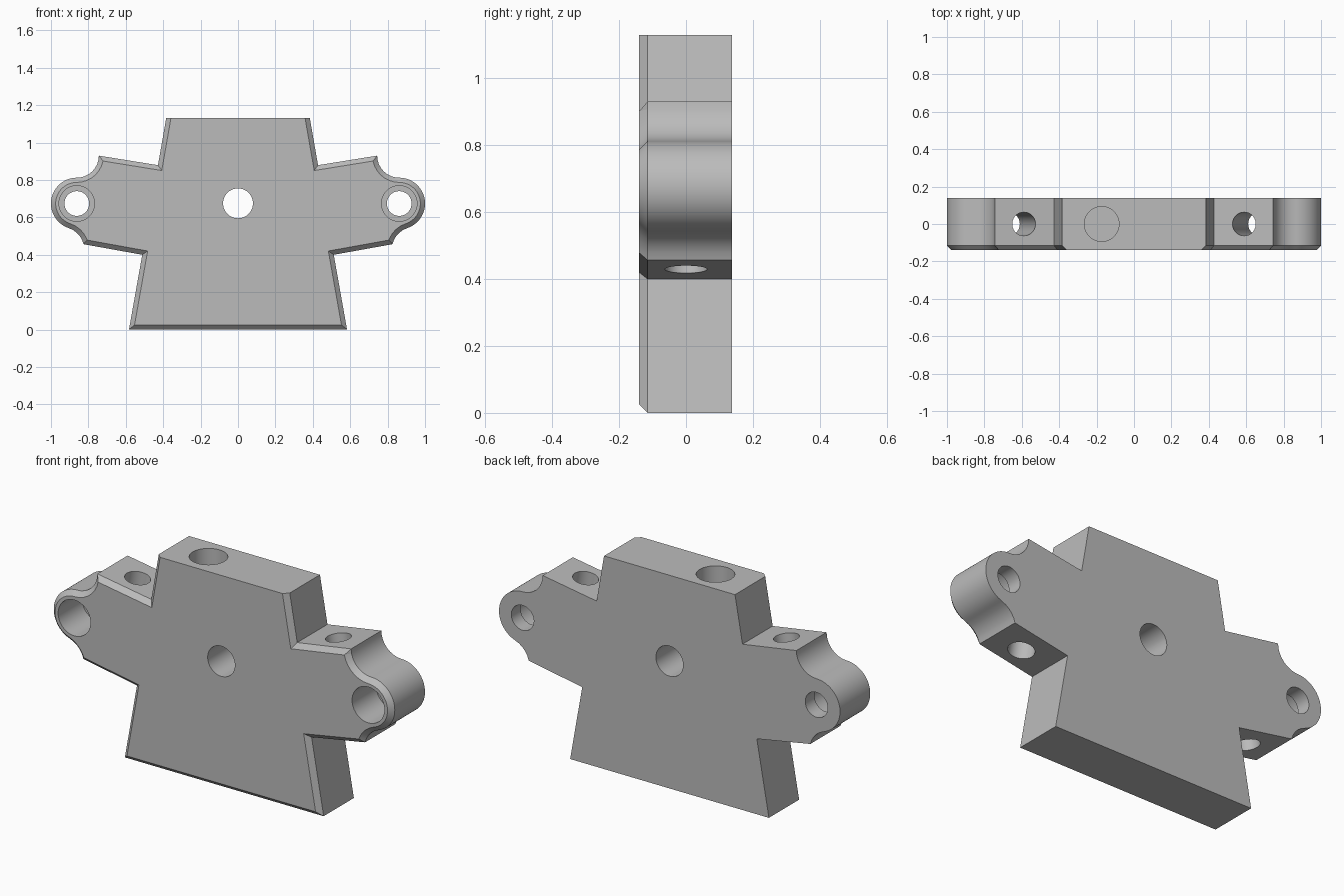
import bpy
import bmesh
from math import cos, sin, radians
from mathutils import Vector, Matrix

if "Cube" in bpy.data.objects:
    bpy.data.objects.remove(bpy.data.objects["Cube"], do_unlink=True)

BACK, FRONT, CHAMFER = 0.138, -0.14, 0.025
TILT = radians(10)
EAR = Vector((0.862, 0.674))
EAR_R = 0.138

grey = bpy.data.materials.new("plain grey")
grey.use_nodes = True
colour = (0.5, 0.5, 0.5, 1)
grey.diffuse_color = colour
grey.node_tree.nodes["Principled BSDF"].inputs["Base Color"].default_value = colour


def arc(centre, radius, start, end, steps):
    angles = [radians(start + (end - start) * i / steps) for i in range(steps + 1)]
    return [centre + radius * Vector((cos(a), sin(a))) for a in angles]


def inset(points, amount):
    """Move each edge inwards, keeping the flat top edge where it is."""
    count = len(points)
    top = max(p.y for p in points)
    lines = []
    for i, p in enumerate(points):
        q = points[(i + 1) % count]
        along = (q - p).normalized()
        normal = Vector((-along.y, along.x))
        on_top = min(p.y, q.y) > top - 0.001
        lines.append((normal, 0 if on_top else amount))
    result = []
    for i, p in enumerate(points):
        (n1, d1), (n2, d2) = lines[i - 1], lines[i]
        det = n1.x * n2.y - n1.y * n2.x
        if abs(det) < 0.0001:
            result.append(p + n1 * d1)
        else:
            result.append(p + Vector((d1 * n2.y - d2 * n1.y, d2 * n1.x - d1 * n2.x)) / det)
    return result


# Half outline, from the foot up: leg, tilted wing, rounded ear, neck
half = [Vector((0.583, 0)), Vector((0.512, 0.4))]
half += arc(Vector((0.941, 0.43)), 0.118, 167, 108, 5)
half += arc(EAR, EAR_R, -72, 90, 36)[1:]
half += arc(Vector((0.862, 0.93)), 0.118, 270, 180, 8)[1:]
half += [Vector((0.428, 0.879)), Vector((0.384, 1.13))]
outline = half + [Vector((-p.x, p.y)) for p in reversed(half)]

# Plate with a chamfered front edge
bm = bmesh.new()
layers = [(inset(outline, CHAMFER), FRONT), (outline, FRONT + CHAMFER), (outline, BACK)]
rings = [[bm.verts.new((p.x, y, p.y)) for p in pts] for pts, y in layers]
bm.faces.new(rings[0])
bm.faces.new(rings[-1][::-1])
for a, b in zip(rings, rings[1:]):
    for i in range(len(a)):
        j = (i + 1) % len(a)
        bm.faces.new((a[i], b[i], b[j], a[j]))
bmesh.ops.recalc_face_normals(bm, faces=bm.faces)
mesh = bpy.data.meshes.new("mounting_plate")
bm.to_mesh(mesh)
bm.free()
plate = bpy.data.objects.new("mounting_plate", mesh)
bpy.context.collection.objects.link(plate)
mesh.materials.append(grey)


def drill(centre, direction, radius, length):
    """Cut a round hole, centred on the given point, out of the plate."""
    turn = Vector(direction).to_track_quat("Z", "Y").to_matrix().to_4x4()
    cut = bmesh.new()
    bmesh.ops.create_cone(cut, cap_ends=True, segments=48, radius1=radius, radius2=radius,
                          depth=length, matrix=Matrix.Translation(centre) @ turn)
    data = bpy.data.meshes.new("hole_cutter")
    cut.to_mesh(data)
    cut.free()
    data.materials.append(grey)
    cutter = bpy.data.objects.new("hole_cutter", data)
    cutter.hide_render = True
    bpy.context.collection.objects.link(cutter)
    mod = plate.modifiers.new("hole", "BOOLEAN")
    mod.operation = "DIFFERENCE"
    mod.solver = "EXACT"
    mod.object = cutter
    bpy.ops.object.modifier_apply(modifier=mod.name)
    bpy.data.objects.remove(cutter, do_unlink=True)


bpy.context.view_layer.objects.active = plate
plate.select_set(True)

# Centre hole and blind socket in the top
drill((0, 0, 0.675), (0, 1, 0), 0.08, 1)
drill((-0.173, 0, 1.13), (0, 0, 1), 0.093, 0.7)
for side in (-1, 1):
    # Ear bolt hole with a deep counterbore from the front
    drill((side * EAR.x, 0, EAR.y), (0, 1, 0), 0.066, 1)
    drill((side * EAR.x, FRONT, EAR.y), (0, 1, 0), 0.095, 0.4)
    # Slanted hole through the wing
    drill((side * 0.631, 0, 0.665), (-side * sin(TILT), 0, cos(TILT)), 0.063, 0.8)

bpy.ops.object.shade_smooth_by_angle(angle=radians(30))
